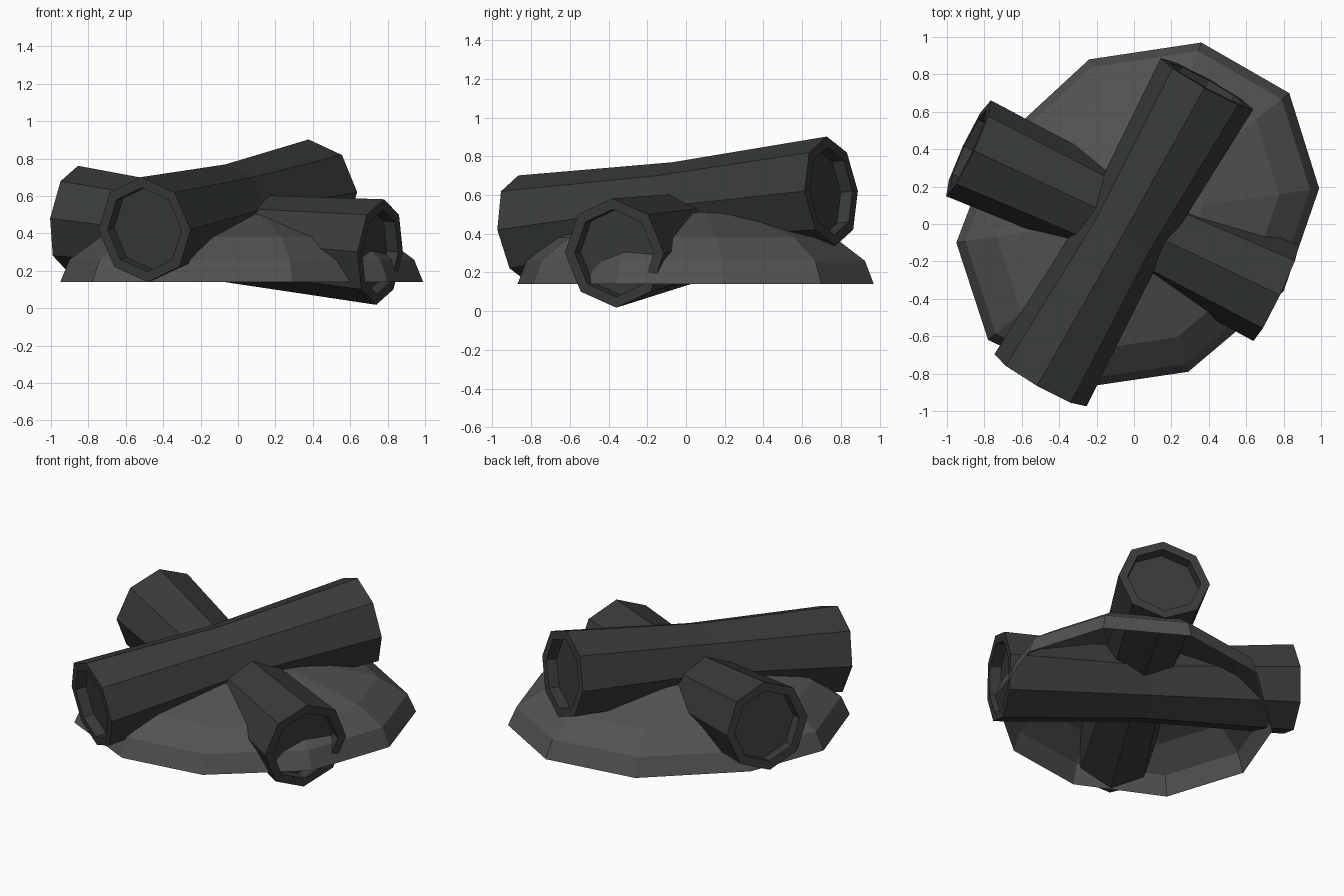
import bpy, bmesh
from math import sin, cos, pi
from mathutils import Vector

if "Cube" in bpy.data.objects:
    bpy.data.objects.remove(bpy.data.objects["Cube"])

SIDES = 8


def material(name, color):
    m = bpy.data.materials.new(name)
    m.diffuse_color = (*color, 1)
    m.use_nodes = True
    m.node_tree.nodes["Principled BSDF"].inputs["Base Color"].default_value = m.diffuse_color
    return m


def finish(bm, name, mat, normals=True):
    if normals:
        bmesh.ops.recalc_face_normals(bm, faces=bm.faces)
    mesh = bpy.data.meshes.new(name)
    bm.to_mesh(mesh)
    bm.free()
    mesh.materials.append(mat)
    ob = bpy.data.objects.new(name, mesh)
    bpy.context.collection.objects.link(ob)
    return ob


def bridge(bm, a, b):
    n = len(a)
    for i in range(n):
        bm.faces.new((a[i], a[(i + 1) % n], b[(i + 1) % n], b[i]))


def log(name, start, mid, end, mat, r_end=0.283, r_mid=0.235, wall=0.8, depth=0.07):
    """Eight-sided log, narrower in the middle, with recessed ends."""
    start, mid, end = Vector(start), Vector(mid), Vector(end)
    d0, d1 = (mid - start).normalized(), (end - mid).normalized()
    sections = [
        (start + d0 * depth, d0, r_end * wall), (start, d0, r_end * wall),
        (start, d0, r_end), (mid, (d0 + d1).normalized(), r_mid), (end, d1, r_end),
        (end, d1, r_end * wall), (end - d1 * depth, d1, r_end * wall)]
    bm = bmesh.new()
    rings = []
    for c, d, r in sections:
        side = d.cross(Vector((0, 0, 1))).normalized()
        up = side.cross(d)
        rings.append([bm.verts.new(c + r * (up * cos(2 * pi * i / SIDES) + side * sin(2 * pi * i / SIDES)))
                      for i in range(SIDES)])
    for a, b in zip(rings, rings[1:]):
        bridge(bm, a, b)
    bm.faces.new(rings[0])
    bm.faces.new(rings[-1])
    return finish(bm, name, mat)


charcoal = material("charred_wood", (0.040, 0.044, 0.042))
ash = material("ash", (0.085, 0.085, 0.085))

# Two crossed, charred logs
log("upper_log", (-0.50, -0.835, 0.42), (-0.055, -0.05, 0.535), (0.39, 0.75, 0.62), charcoal)
log("lower_log", (-0.885, 0.405, 0.48), (-0.06, 0.02, 0.375), (0.76, -0.37, 0.30), charcoal)

# Ash mound: irregular ten-sided dome, open underneath
outline = [(0.99, 0.19), (0.83, 0.70), (0.36, 0.97), (-0.24, 0.88), (-0.76, 0.40),
           (-0.95, -0.10), (-0.78, -0.62), (-0.25, -0.87), (0.29, -0.79), (0.80, -0.36)]
cx, cy = 0.02, 0.05
bm = bmesh.new()
rings = [[bm.verts.new((cx + (x - cx) * s, cy + (y - cy) * s, z)) for x, y in outline]
         for s, z in ((1, 0.14), (0.95, 0.26), (0.78, 0.38), (0.36, 0.505))]
for a, b in zip(rings, rings[1:]):
    bridge(bm, a, b)
peak = bm.verts.new((cx, cy, 0.53))
for i in range(10):
    bm.faces.new((rings[-1][i], rings[-1][(i + 1) % 10], peak))
finish(bm, "ash_mound", ash, normals=False)
